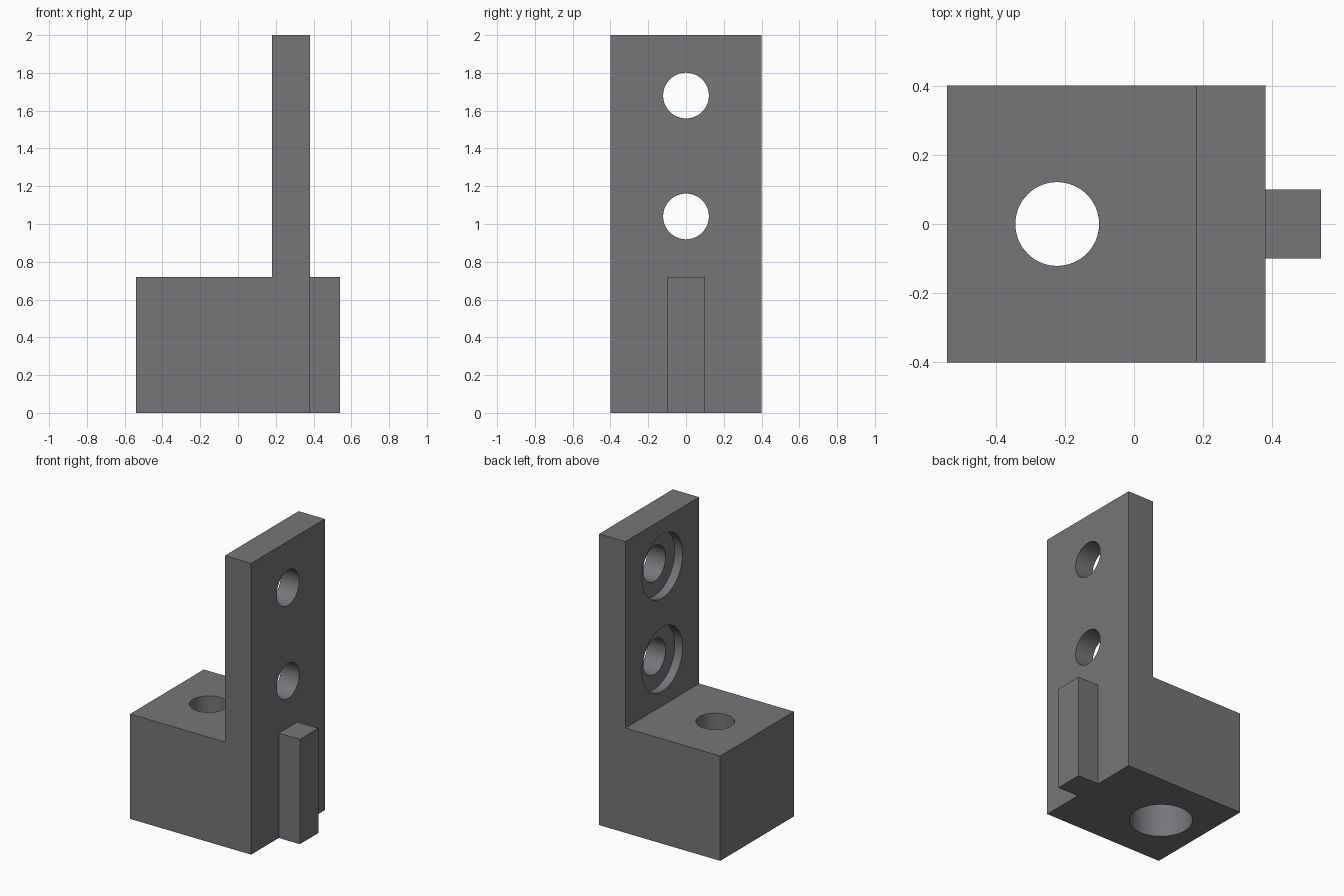
import bpy, bmesh, math
from mathutils import Matrix

if "Cube" in bpy.data.objects:
    bpy.data.objects.remove(bpy.data.objects["Cube"])

grey = bpy.data.materials.new("slate_grey")
grey.diffuse_color = (0.18, 0.18, 0.195, 1)
grey.use_nodes = True
grey.node_tree.nodes["Principled BSDF"].inputs["Base Color"].default_value = grey.diffuse_color


def make_object(name, bm):
    bmesh.ops.recalc_face_normals(bm, faces=bm.faces)
    mesh = bpy.data.meshes.new(name)
    bm.to_mesh(mesh)
    bm.free()
    mesh.materials.append(grey)
    obj = bpy.data.objects.new(name, mesh)
    bpy.context.collection.objects.link(obj)
    return obj


def prism(name, profile, half_width):
    """Extrude an x-z outline symmetrically along y."""
    bm = bmesh.new()
    face = bm.faces.new([bm.verts.new((x, -half_width, z)) for x, z in profile])
    out = bmesh.ops.extrude_face_region(bm, geom=[face])
    verts = [v for v in out["geom"] if isinstance(v, bmesh.types.BMVert)]
    bmesh.ops.translate(bm, verts=verts, vec=(0, 2 * half_width, 0))
    return make_object(name, bm)


def cylinder(name, radius, start, end, axis, offset):
    """Cylinder running from start to end along x or z."""
    mid = (start + end) / 2
    if axis == "z":
        matrix = Matrix.Translation((offset, 0, mid))
    else:
        matrix = Matrix.Translation((mid, 0, offset)) @ Matrix.Rotation(math.pi / 2, 4, "Y")
    bm = bmesh.new()
    bmesh.ops.create_cone(bm, cap_ends=True, segments=64, radius1=radius,
                          radius2=radius, depth=end - start, matrix=matrix)
    return make_object(name, bm)


def combine(target, tool, operation):
    mod = target.modifiers.new(operation, "BOOLEAN")
    mod.operation, mod.solver, mod.object = operation, "EXACT", tool
    bpy.context.view_layer.objects.active = target
    bpy.ops.object.modifier_apply(modifier=mod.name)
    bpy.data.objects.remove(tool)


# L-shaped body: block with upright plate
bracket = prism("bracket", [(-0.54, 0), (0.38, 0), (0.38, 2), (0.18, 2),
                            (0.18, 0.72), (-0.54, 0.72)], 0.4)

# Locating key on the back of the plate
key = prism("locating_key", [(0.34, 0), (0.54, 0), (0.54, 0.72), (0.34, 0.72)], 0.1)
combine(bracket, key, "UNION")

# Vertical bolt hole, with a wide bore from below
combine(bracket, cylinder("bolt_hole", 0.121, -0.1, 0.9, "z", -0.222), "DIFFERENCE")
combine(bracket, cylinder("bolt_bore", 0.2, -0.1, 0.4, "z", -0.222), "DIFFERENCE")

# Two plate holes with shallow counterbores
for z in (1.04, 1.68):
    combine(bracket, cylinder("plate_hole", 0.121, 0.1, 0.5, "x", z), "DIFFERENCE")
    combine(bracket, cylinder("counterbore", 0.22, 0.1, 0.24, "x", z), "DIFFERENCE")

# Smooth hole walls, sharp edges
bpy.ops.object.select_all(action="DESELECT")
bracket.select_set(True)
bpy.context.view_layer.objects.active = bracket
bpy.ops.object.shade_smooth_by_angle(angle=math.radians(30))
